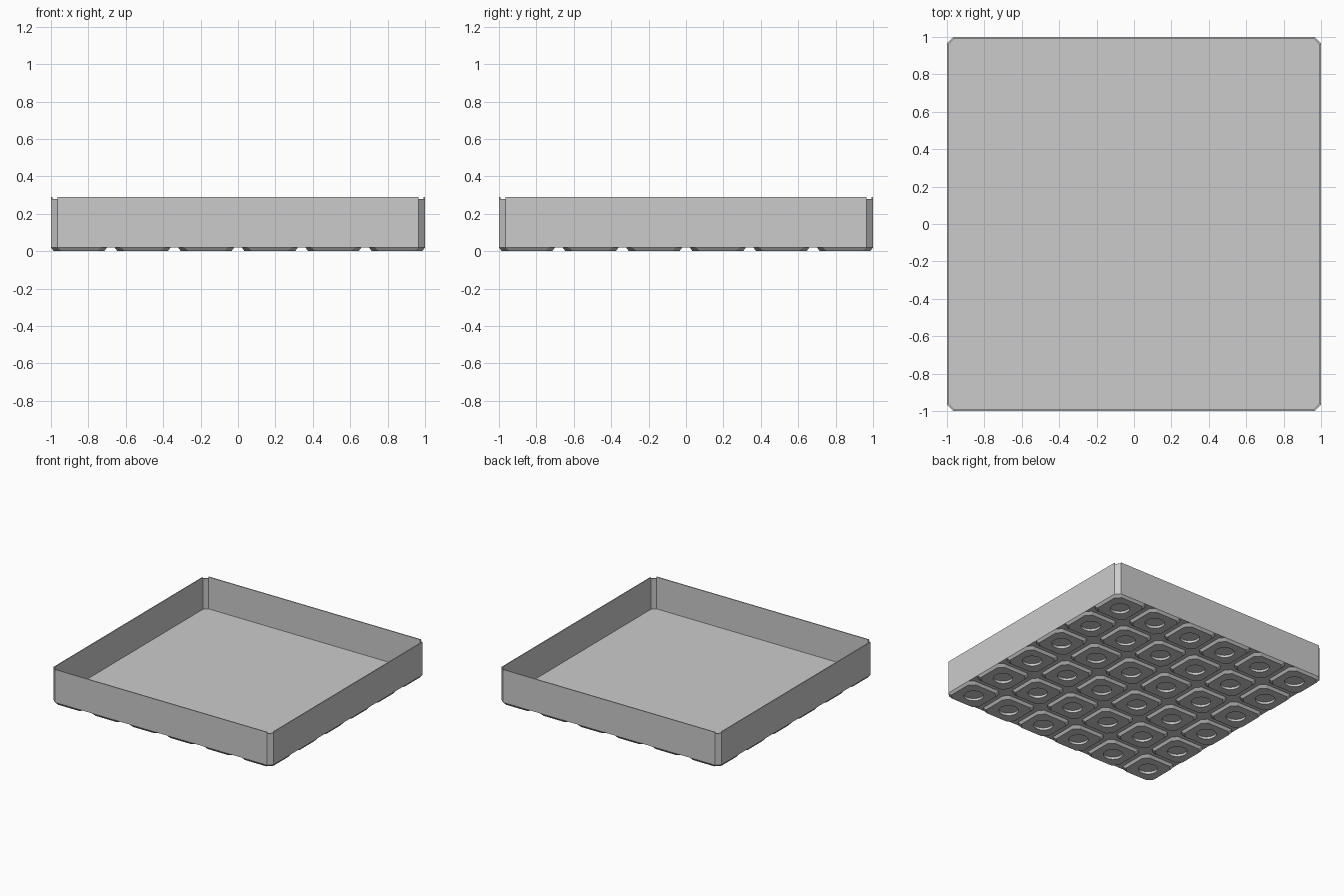
import bpy, bmesh, math

cube = bpy.data.objects.get("Cube")
if cube:
    bpy.data.objects.remove(cube, do_unlink=True)

BASE_Z, FLOOR_Z, RIM_Z, CORNER_Z = 0.02, 0.028, 0.29, 0.28
WALL = 0.008
PITCH, COUNT = 0.34, 6

grey = bpy.data.materials.new("light_grey")
grey.use_nodes = True
colour = (0.6, 0.6, 0.6, 1)
grey.diffuse_color = colour
grey.node_tree.nodes["Principled BSDF"].inputs["Base Color"].default_value = colour


def octagon(half, cut):
    """Square outline with cut corners, counter-clockwise from the front edge."""
    inner = half - cut
    pts = []
    for k in range(4):
        c, s = round(math.cos(k * math.pi / 2)), round(math.sin(k * math.pi / 2))
        for x, y in ((-inner, -half), (inner, -half)):
            pts.append((x * c - y * s, x * s + y * c))
    return pts


def ring(bm, pts, z):
    return [bm.verts.new((x, y, z)) for x, y in pts]


def skin(bm, a, b):
    n = len(a)
    for i in range(n):
        bm.faces.new((a[i], a[(i + 1) % n], b[(i + 1) % n], b[i]))


def prism(bm, pts, z0, z1):
    low, high = ring(bm, pts, z0), ring(bm, pts, z1)
    skin(bm, low, high)
    bm.faces.new(low[::-1])
    bm.faces.new(high)


def finish(bm, name):
    bmesh.ops.recalc_face_normals(bm, faces=bm.faces)
    mesh = bpy.data.meshes.new(name)
    bm.to_mesh(mesh)
    bm.free()
    mesh.materials.append(grey)
    obj = bpy.data.objects.new(name, mesh)
    bpy.context.collection.objects.link(obj)
    return obj


# Floor slab
bm = bmesh.new()
prism(bm, octagon(1, 0.035), BASE_Z, FLOOR_Z)
finish(bm, "tray_floor")

# Four side walls, and slightly lower walls across the cut corners
outer = octagon(1, 0.035)
inner = octagon(1 - WALL, 0.035 - WALL * (2 - math.sqrt(2)))
for i in range(8):
    j = (i + 1) % 8
    bm = bmesh.new()
    corner = i % 2
    prism(bm, [outer[i], outer[j], inner[j], inner[i]], FLOOR_Z,
          CORNER_Z if corner else RIM_Z)
    side = ("front", "left", "back", "right")[i // 2]
    finish(bm, side + ("_corner_wall" if corner else "_wall"))

# Tapered foot pad with a round recess, repeated as a grid
bm = bmesh.new()
top = ring(bm, octagon(0.15, 0.035), BASE_Z)
bottom = ring(bm, octagon(0.135, 0.04), 0)
skin(bm, bottom, top)
circle = [(0.073 * math.cos(a * math.pi / 16), 0.073 * math.sin(a * math.pi / 16))
          for a in range(32)]
mouth, roof = ring(bm, circle, 0), ring(bm, circle, 0.019)
skin(bm, roof, mouth)
bm.faces.new(roof)
rims = [bm.edges.get((r[i - 1], r[i])) for r in (bottom, mouth) for i in range(len(r))]
bmesh.ops.triangle_fill(bm, edges=rims, use_beauty=True, normal=(0, 0, -1))
# Point the pad outwards and its recess into the open hole
pads = finish(bm, "foot_pads")
start = -PITCH * (COUNT - 1) / 2
pads.location = (start, start, 0)
for axis in range(2):
    mod = pads.modifiers.new("grid", 'ARRAY')
    mod.count = COUNT
    mod.use_relative_offset = False
    mod.use_constant_offset = True
    mod.constant_offset_displace = [PITCH if k == axis else 0 for k in range(3)]
